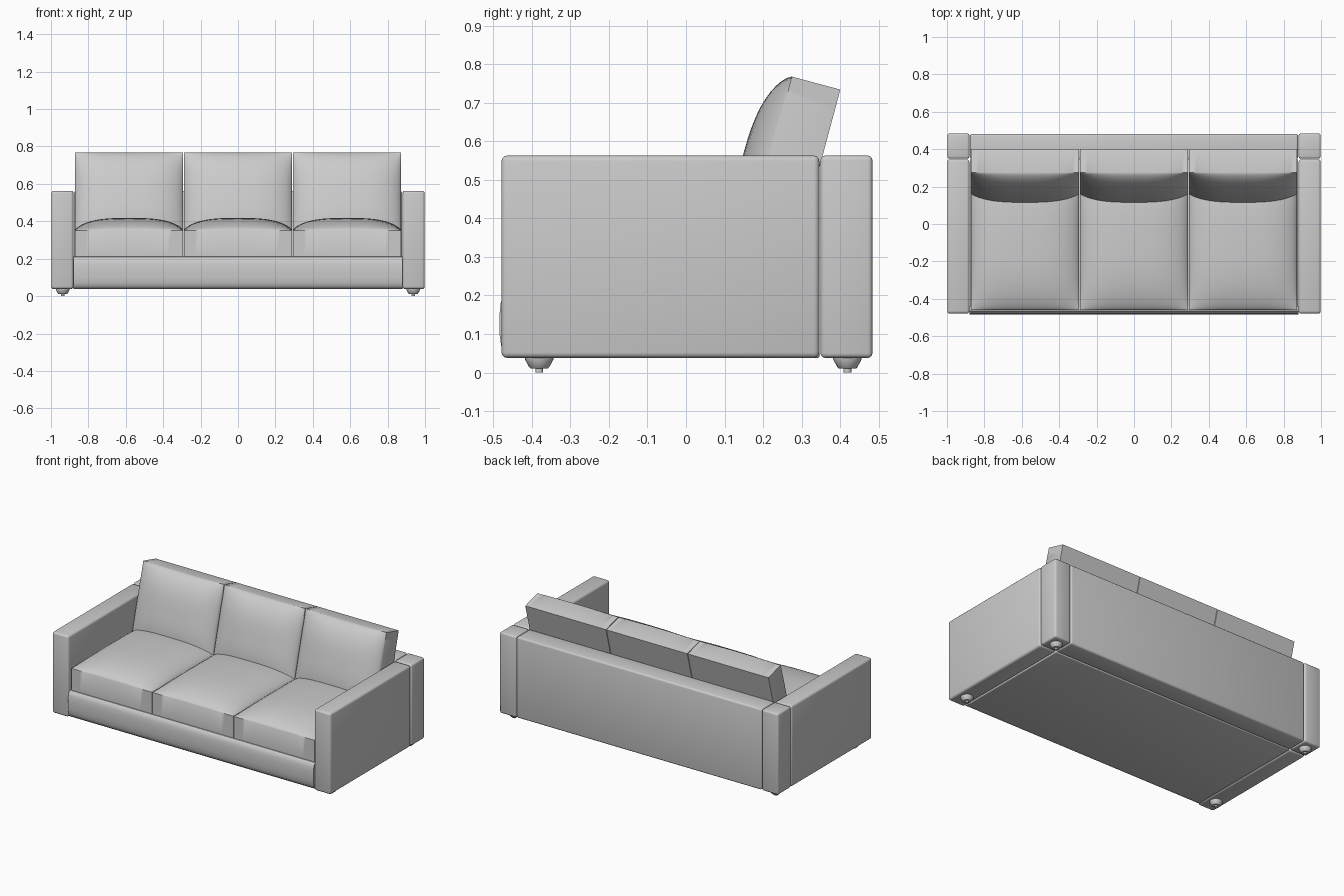
import bpy, bmesh, math
from mathutils import Matrix

if "Cube" in bpy.data.objects:
    bpy.data.objects.remove(bpy.data.objects["Cube"])


def finish(bm, name, angle=35):
    bmesh.ops.recalc_face_normals(bm, faces=bm.faces)
    mesh = bpy.data.meshes.new(name)
    bm.to_mesh(mesh)
    bm.free()
    ob = bpy.data.objects.new(name, mesh)
    bpy.context.collection.objects.link(ob)
    bpy.ops.object.select_all(action='DESELECT')
    ob.select_set(True)
    bpy.context.view_layer.objects.active = ob
    bpy.ops.object.shade_smooth_by_angle(angle=math.radians(angle))
    return ob


def box(name, x, y, z, r=0.01):
    """Rounded box from (min, max) pairs."""
    bm = bmesh.new()
    bmesh.ops.create_cube(bm, size=1)
    for v in bm.verts:
        v.co = [(a + b) / 2 + c * (b - a) for (a, b), c in zip((x, y, z), v.co)]
    bmesh.ops.bevel(bm, geom=bm.edges[:], offset=r, segments=3, profile=0.5,
                    affect='EDGES')
    return finish(bm, name)


def cushion(name, w, l, t, crown, matrix):
    """Box cushion with a puffed face; seam plane at local z = 0."""
    bm = bmesh.new()
    bmesh.ops.create_grid(bm, x_segments=24, y_segments=24, size=1)

    def puff(u):
        return max(0.0, 1 - abs(u) ** 3) ** 0.7
    for v in bm.verts:
        u, s = (math.sin(c * math.pi / 2) for c in v.co[:2])
        v.co = (u * w / 2, s * l / 2, crown * puff(u) * puff(s))
    rim = [e for e in bm.edges if e.is_boundary]
    geom = bmesh.ops.extrude_edge_only(bm, edges=rim)['geom']
    for v in geom:
        if isinstance(v, bmesh.types.BMVert):
            v.co.z = -t
    bmesh.ops.contextual_create(bm, geom=[e for e in bm.edges if e.is_boundary])
    bm.transform(matrix)
    return finish(bm, name, 40)


def lathe(name, profile, loc, n=20):
    """Spin a (radius, z) profile round a vertical axis."""
    bm = bmesh.new()
    rings = [[bm.verts.new((loc[0] + r * math.cos(i * math.tau / n),
                            loc[1] + r * math.sin(i * math.tau / n), z))
              for i in range(n)] for r, z in profile]
    for a, b in zip(rings, rings[1:]):
        for i in range(n):
            j = (i + 1) % n
            bm.faces.new((a[i], a[j], b[j], b[i]))
    bm.faces.new(rings[0])
    bm.faces.new(rings[-1])
    return finish(bm, name)


# Arms, rear corner posts and feet, mirrored left and right
foot = [(0.01, 0.0), (0.01, 0.01), (0.022, 0.01), (0.026, 0.014),
        (0.037, 0.034), (0.037, 0.042)]
for side, sx in (("left", -1), ("right", 1)):
    xs = sorted((sx * 0.88, sx * 0.998))
    box(side + "_arm", xs, (-0.479, 0.346), (0.038, 0.563), 0.014)
    box(side + "_rear_post", xs, (0.349, 0.484), (0.038, 0.563), 0.012)
    lathe(side + "_front_foot", foot, (sx * 0.937, -0.381))
    lathe(side + "_rear_foot", foot, (sx * 0.937, 0.419))

# Backrest frame and seat platform
box("back_frame", (-0.878, 0.878), (0.349, 0.482), (0.038, 0.563), 0.012)
box("seat_platform", (-0.878, 0.878), (-0.45, 0.347), (0.038, 0.205), 0.006)

# Padded front rail with a softly bulging face
bm = bmesh.new()
profile = [(-0.44, 0.038), (-0.462, 0.04), (-0.474, 0.05), (-0.48, 0.07),
           (-0.484, 0.10), (-0.484, 0.15), (-0.481, 0.18), (-0.475, 0.20),
           (-0.464, 0.21), (-0.44, 0.212)]
face = bm.faces.new([bm.verts.new((-0.879, y, z)) for y, z in profile])
ext = bmesh.ops.extrude_face_region(bm, geom=[face])['geom']
for v in ext:
    if isinstance(v, bmesh.types.BMVert):
        v.co.x = 0.879
bm.faces.ensure_lookup_table()
if face.is_valid and not any(len(f.verts) > 4 and f.calc_center_median().x < -0.8
                             for f in bm.faces):
    bm.faces.new([v for v in face.verts])
finish(bm, "front_rail")

# Three seat cushions and three leaning back cushions
pitch = 0.582
lean = math.radians(75)
top_y, top_z, back_len = 0.275, 0.768, 0.50
back_y = top_y - back_len / 2 * math.cos(lean)
back_z = top_z - back_len / 2 * math.sin(lean)
for i, label in enumerate(("left", "middle", "right")):
    x = (i - 1) * pitch
    cushion(label + "_seat_cushion", 0.578, 0.77, 0.141, 0.066,
            Matrix.Translation((x, -0.075, 0.352)))
    cushion(label + "_back_cushion", 0.578, back_len, 0.13, 0.07,
            Matrix.Translation((x, back_y, back_z)) @ Matrix.Rotation(lean, 4, 'X'))
